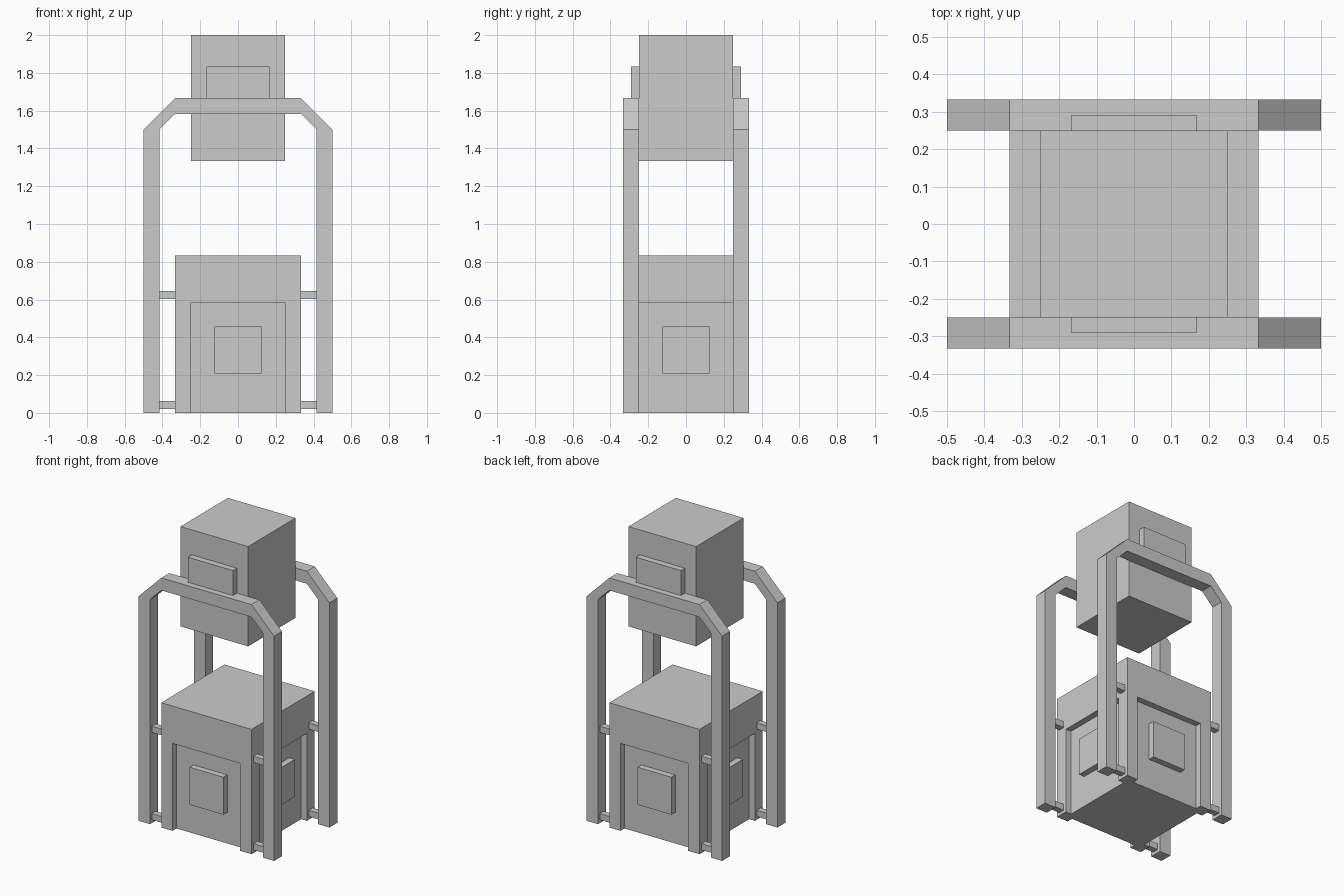
import bpy, bmesh
from mathutils import Vector

if "Cube" in bpy.data.objects:
    bpy.data.objects.remove(bpy.data.objects["Cube"])

U = 1 / 24  # model module


def finish(name, bm):
    bmesh.ops.recalc_face_normals(bm, faces=bm.faces[:])
    mesh = bpy.data.meshes.new(name)
    bm.to_mesh(mesh)
    bm.free()
    obj = bpy.data.objects.new(name, mesh)
    bpy.context.collection.objects.link(obj)
    return obj


def boxes(name, bounds):
    """One object from boxes given as (x0, x1, y0, y1, z0, z1) in modules."""
    bm = bmesh.new()
    for x0, x1, y0, y1, z0, z1 in bounds:
        verts = bmesh.ops.create_cube(bm, size=1)["verts"]
        size = Vector((x1 - x0, y1 - y0, z1 - z0)) * U
        mid = Vector((x0 + x1, y0 + y1, z0 + z1)) * U / 2
        for v in verts:
            v.co = v.co * size + mid
    return finish(name, bm)


def prism(name, outline, y0, y1):
    """Extrude an x-z outline along y."""
    bm = bmesh.new()
    face = bm.faces.new([bm.verts.new((x * U, y0 * U, z * U)) for x, z in outline])
    ext = bmesh.ops.extrude_face_region(bm, geom=[face])["geom"]
    bmesh.ops.translate(bm, vec=(0, (y1 - y0) * U, 0),
                        verts=[g for g in ext if isinstance(g, bmesh.types.BMVert)])
    return finish(name, bm)


# Lower body with a recess cut into each side
body = boxes("lower_body", [(-8, 8, -8, 8, 0, 20)])
cutter = boxes("recess_cutter", [
    (-6, 6, -10, -7, -2, 14), (-6, 6, 7, 10, -2, 14),
    (-10, -7, -6, 6, -2, 14), (7, 10, -6, 6, -2, 14)])
cutter.hide_render = True
mod = body.modifiers.new("recesses", "BOOLEAN")
mod.operation, mod.solver, mod.object = "DIFFERENCE", "EXACT", cutter
depsgraph = bpy.context.evaluated_depsgraph_get()
body.data = bpy.data.meshes.new_from_object(body.evaluated_get(depsgraph))
body.modifiers.clear()
bpy.data.objects.remove(cutter)

# Raised square plates inside the recesses
for side, s in (("front", -1), ("back", 1)):
    boxes(side + "_body_plate", [(-3, 3, *sorted((7 * s, 8 * s)), 5, 11)])
for side, s in (("left", -1), ("right", 1)):
    boxes(side + "_body_plate", [(*sorted((7 * s, 8 * s)), -3, 3, 5, 11)])

# Upper block
boxes("upper_block", [(-6, 6, -6, 6, 32, 48)])

# Front and back: arched frame, plate above its bar, and tie rods to the body
half = [(12, 0), (12, 36), (8, 40)]
inner = [(8, 38), (10, 36), (10, 0)]
arch = ([(-x, z) for x, z in half] + half[::-1]
        + inner[::-1] + [(-x, z) for x, z in inner])
for side, s in (("front", -1), ("back", 1)):
    y0, y1 = sorted((6 * s, 8 * s))
    prism(side + "_arch_frame", arch, y0, y1)
    boxes(side + "_upper_plate", [(-4, 4, *sorted((6 * s, 7 * s)), 40, 44)])
    r0, r1 = sorted((6.5 * s, 7.5 * s))
    boxes(side + "_tie_rods", [(x, x + 2, r0, r1, z, z + 1)
                               for x in (-10, 8) for z in (0.5, 14.5)])
